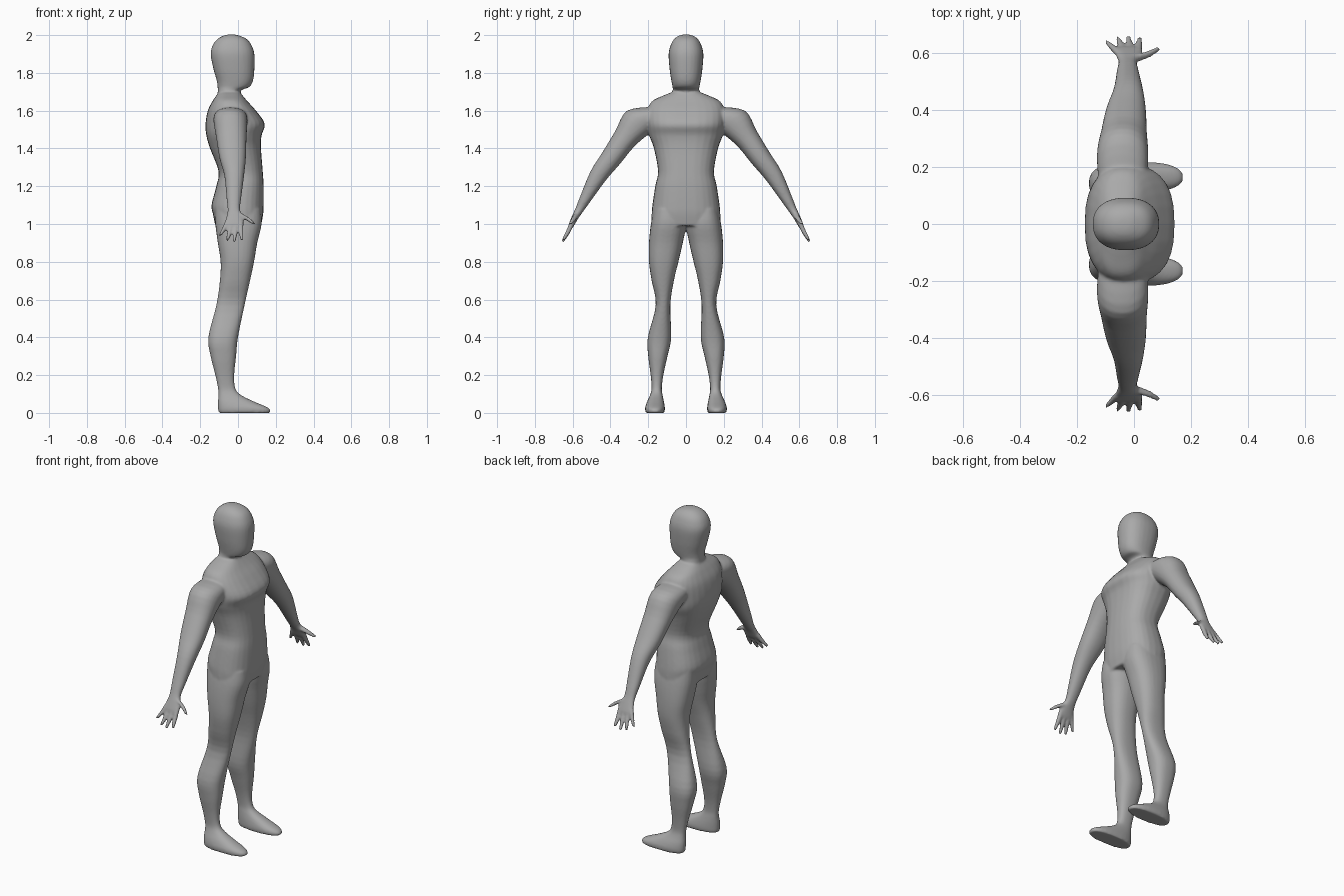
import bpy, bmesh, math
from mathutils import Vector

bm = bmesh.new()
SEG = 28


def catmull(rows, steps=4):
    """Smoothly interpolate a list of equal-length number rows."""
    out = []
    for i in range(len(rows) - 1):
        p = [rows[max(0, min(len(rows) - 1, i + k))] for k in (-1, 0, 1, 2)]
        for s in range(steps):
            t = s / steps
            out.append([0.5 * (2*b + (c-a)*t + (2*a-5*b+4*c-d)*t*t + (3*b-a-3*c+d)*t**3)
                        for a, b, c, d in zip(*p)])
    return out + [list(rows[-1])]


def loft(rings):
    """Closed tube through rings of (centre, u half axis, v half axis, squareness)."""
    prev, first, faces = None, None, []
    for c, u, v, n in rings:
        ring = []
        for k in range(SEG):
            a = 2 * math.pi * k / SEG
            ca, sa = math.cos(a), math.sin(a)
            ring.append(bm.verts.new(c + u * math.copysign(abs(ca)**(2/n), ca)
                                     + v * math.copysign(abs(sa)**(2/n), sa)))
        if prev:
            for k in range(SEG):
                j = (k + 1) % SEG
                faces.append(bm.faces.new((prev[k], prev[j], ring[j], ring[k])))
        first, prev = first or ring, ring
    faces += [bm.faces.new(first[::-1]), bm.faces.new(prev)]
    bmesh.ops.recalc_face_normals(bm, faces=faces)


def upright(rows, n, side=1):
    """Loft from rows of (z, back x, front x, inner y, outer y)."""
    loft([(Vector(((b+f)/2, side*(i+o)/2, z)), Vector(((f-b)/2, 0, 0)),
           Vector((0, (o-i)/2, 0)), n) for z, b, f, i, o in catmull(rows)])


def limb(rows, side, n=2):
    """Loft from rows of (x, y, z, half width in x, half thickness)."""
    loft([(Vector((x, side*y, z)), Vector((w, 0, 0)),
           Vector((0, side*0.85*r, 0.53*r)), n) for x, y, z, w, r in catmull(rows)])


def sym(rows):
    return [(z, b, f, -w, w) for z, b, f, w in rows]


# head and neck
upright(sym([(1.60, -.10, .00, .07), (1.68, -.107, .005, .072), (1.71, -.107, .02, .07),
             (1.725, -.108, .06, .071), (1.76, -.113, .08, .078), (1.82, -.130, .087, .087),
             (1.90, -.145, .087, .092), (1.95, -.132, .07, .08), (1.98, -.108, .045, .062),
             (1.998, -.075, .005, .036), (2.003, -.05, -.02, .01)]), 2.3)

# torso
upright(sym([(.99, -.12, .122, .182), (1.05, -.132, .133, .182), (1.1, -.14, .136, .178),
             (1.2, -.115, .136, .163), (1.28, -.103, .131, .148), (1.4, -.148, .122, .170),
             (1.47, -.168, .125, .195), (1.53, -.172, .142, .205), (1.6, -.16, .095, .205),
             (1.65, -.135, .05, .18), (1.68, -.115, .025, .12), (1.70, -.10, .01, .07)]), 2.5)

fingers = [(-.055, -.097, .638, .938), (-.034, -.057, .651, .912),
           (-.010, -.020, .655, .906), (.014, .020, .651, .915)]

for side in (1, -1):
    # leg and foot
    upright([(1.08, -.12, .12, .02, .17), (1.0, -.12, .125, .0, .186), (.9, -.107, .102, .017, .196),
             (.8, -.092, .085, .04, .196), (.7, -.096, .064, .064, .182), (.57, -.115, .035, .083, .160),
             (.4, -.157, .0, .078, .202), (.3, -.145, -.01, .098, .200), (.2, -.12, -.02, .12, .187),
             (.13, -.106, -.014, .128, .182), (.095, -.104, .015, .124, .190),
             (.06, -.106, .085, .117, .206), (.03, -.106, .155, .112, .216),
             (.012, -.105, .173, .112, .216), (0, -.10, .168, .115, .213)], 2.4, side)
    # arm and palm
    limb([(-.04, .12, 1.58, .08, .075), (-.04, .235, 1.55, .09, .092), (-.035, .32, 1.455, .08, .066),
          (-.028, .395, 1.35, .07, .056), (-.02, .465, 1.255, .052, .047), (-.022, .535, 1.13, .038, .030),
          (-.022, .565, 1.075, .033, .022), (-.018, .585, 1.04, .043, .018),
          (-.02, .605, 1.0, .052, .015), (-.02, .612, .985, .045, .012)], side, 2.2)
    # fingers and thumb
    for x0, x1, y, z in fingers:
        limb([(x0, .598, 1.015, .014, .013), ((x0+x1)/2, (.6+y)/2, (1.0+z)/2, .0125, .012),
              (x1, y, z, .008, .008)], side)
    limb([(.0, .578, 1.055, .018, .016), (.045, .592, 1.03, .016, .014),
          (.086, .614, 1.0, .009, .010)], side)

mesh = bpy.data.meshes.new("body")
bm.to_mesh(mesh)
bm.free()
body = bpy.data.objects.new("body", mesh)
bpy.context.collection.objects.link(body)

# one plain grey surface
grey = bpy.data.materials.new("plain grey")
grey.diffuse_color = (0.4, 0.4, 0.4, 1)
mesh.materials.append(grey)

# fuse the parts into one skin and soften the joins
fuse = body.modifiers.new("fuse", 'REMESH')
fuse.mode = 'VOXEL'
fuse.voxel_size = 0.0065
fuse.use_smooth_shade = True
soft = body.modifiers.new("soften", 'SMOOTH')
soft.factor = 0.5
soft.iterations = 6
